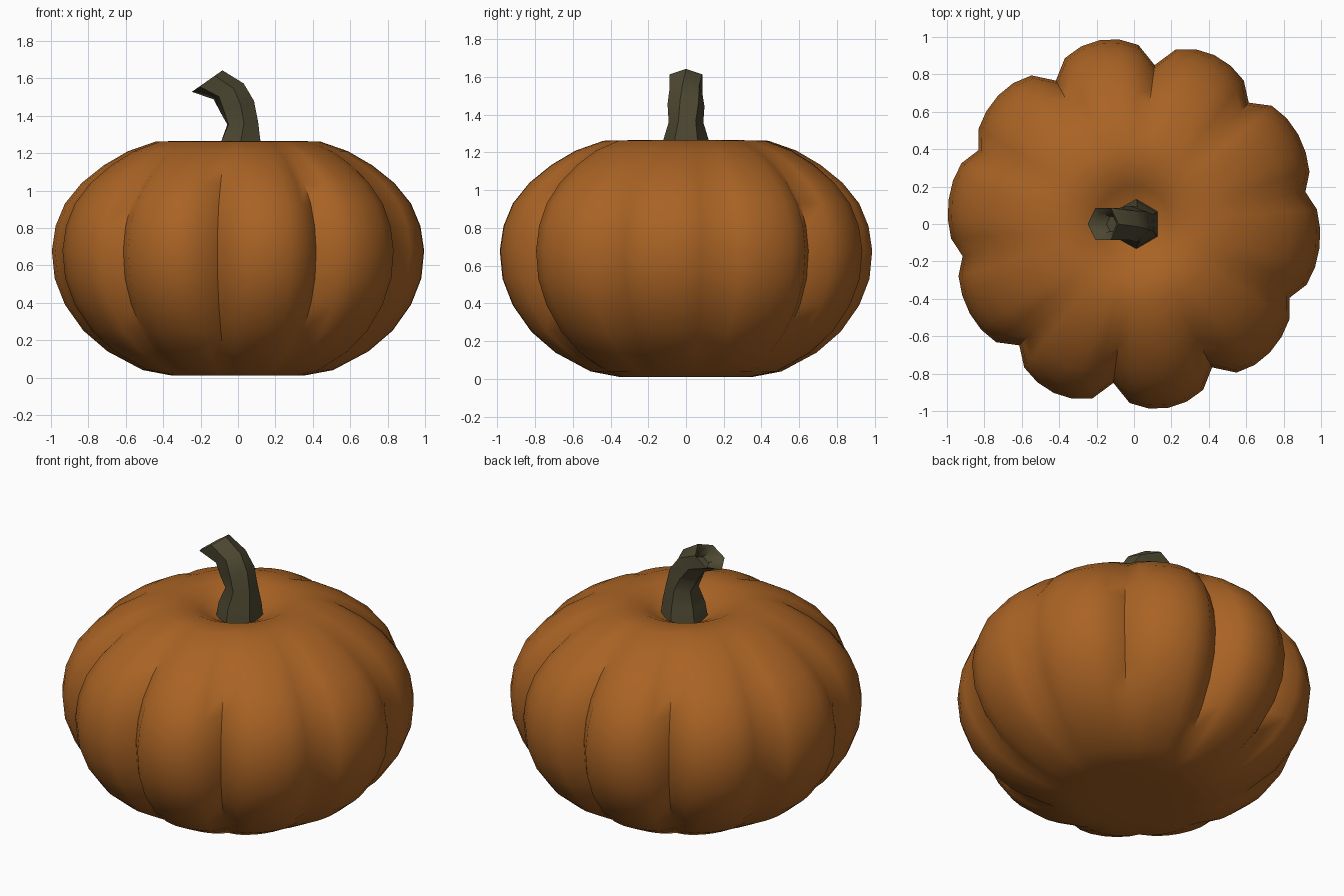
import bpy, bmesh
from math import sin, cos, pi, radians
from mathutils import Vector, Matrix

if "Cube" in bpy.data.objects:
    bpy.data.objects.remove(bpy.data.objects["Cube"])


def material(name, color):
    m = bpy.data.materials.new(name)
    m.use_nodes = True
    m.diffuse_color = color
    bsdf = m.node_tree.nodes["Principled BSDF"]
    bsdf.inputs["Base Color"].default_value = color
    bsdf.inputs["Roughness"].default_value = 0.8
    return m


def loft(name, rings, mat, sharp):
    """Skin a list of closed rings and cap both ends with a fan."""
    bm = bmesh.new()
    loops = [[bm.verts.new(p) for p in ring] for ring in rings]
    n = len(loops[0])
    for a, b in zip(loops, loops[1:]):
        for i in range(n):
            j = (i + 1) % n
            bm.faces.new((a[i], a[j], b[j], b[i]))
    caps = [bm.faces.new(loops[0][::-1]), bm.faces.new(loops[-1])]
    bmesh.ops.poke(bm, faces=caps)
    bmesh.ops.recalc_face_normals(bm, faces=bm.faces)
    mesh = bpy.data.meshes.new(name)
    bm.to_mesh(mesh)
    bm.free()
    obj = bpy.data.objects.new(name, mesh)
    bpy.context.collection.objects.link(obj)
    mesh.materials.append(mat)
    bpy.ops.object.select_all(action="DESELECT")
    obj.select_set(True)
    bpy.context.view_layer.objects.active = obj
    bpy.ops.object.shade_smooth_by_angle(angle=radians(sharp))
    return obj


orange = material("pumpkin orange", (0.40, 0.125, 0.018, 1))
olive = material("dry stem olive", (0.075, 0.065, 0.032, 1))

# Ribbed body: outer radius and height along the profile
LOBES, STEPS, GROOVE_START = 10, 6, radians(82.6)
profile = [(0.15, 0.015), (0.35, 0.01), (0.51, 0.04), (0.70, 0.14), (0.83, 0.25),
           (0.93, 0.39), (0.985, 0.53), (1.0, 0.68), (0.98, 0.81), (0.93, 0.93),
           (0.84, 1.04), (0.72, 1.135), (0.59, 1.21), (0.44, 1.262), (0.30, 1.265),
           (0.20, 1.22), (0.10, 1.165)]


def body_ring(r, z):
    fade = min(1, max(0, (r - 0.25) / 0.6))
    pts = []
    for i in range(LOBES * STEPS):
        a = GROOVE_START + 2 * pi * i / (LOBES * STEPS)
        bulge = sin(pi * (i % STEPS) / STEPS) ** 0.5
        depth = (0.105 - 0.04 * cos(2 * a)) * fade
        rr = r * (1 - depth * (1 - bulge))
        pts.append((rr * cos(a), rr * sin(a), z))
    return pts


loft("pumpkin_body", [body_ring(r, z) for r, z in profile], orange, 60)

# Crooked six-sided stem: x, z, radius, lean and twist in degrees
stem = [(0.01, 1.12, 0.14, 0, 30), (0.015, 1.26, 0.122, 0, 30),
        (0.025, 1.36, 0.092, 5, 34), (-0.005, 1.45, 0.10, 18, 42),
        (-0.05, 1.53, 0.092, 28, 50), (-0.165, 1.585, 0.10, 35, 60),
        (-0.15, 1.565, 0.07, 35, 60), (-0.11, 1.535, 0.045, 35, 60)]


def stem_ring(x, z, r, lean, twist):
    turn = Matrix.Rotation(radians(-lean), 3, "Y")
    angles = [radians(twist + 60 * i) for i in range(6)]
    return [Vector((x, 0, z)) + turn @ Vector((r * cos(a), r * sin(a), 0)) for a in angles]


loft("stem", [stem_ring(*s) for s in stem], olive, 50)
